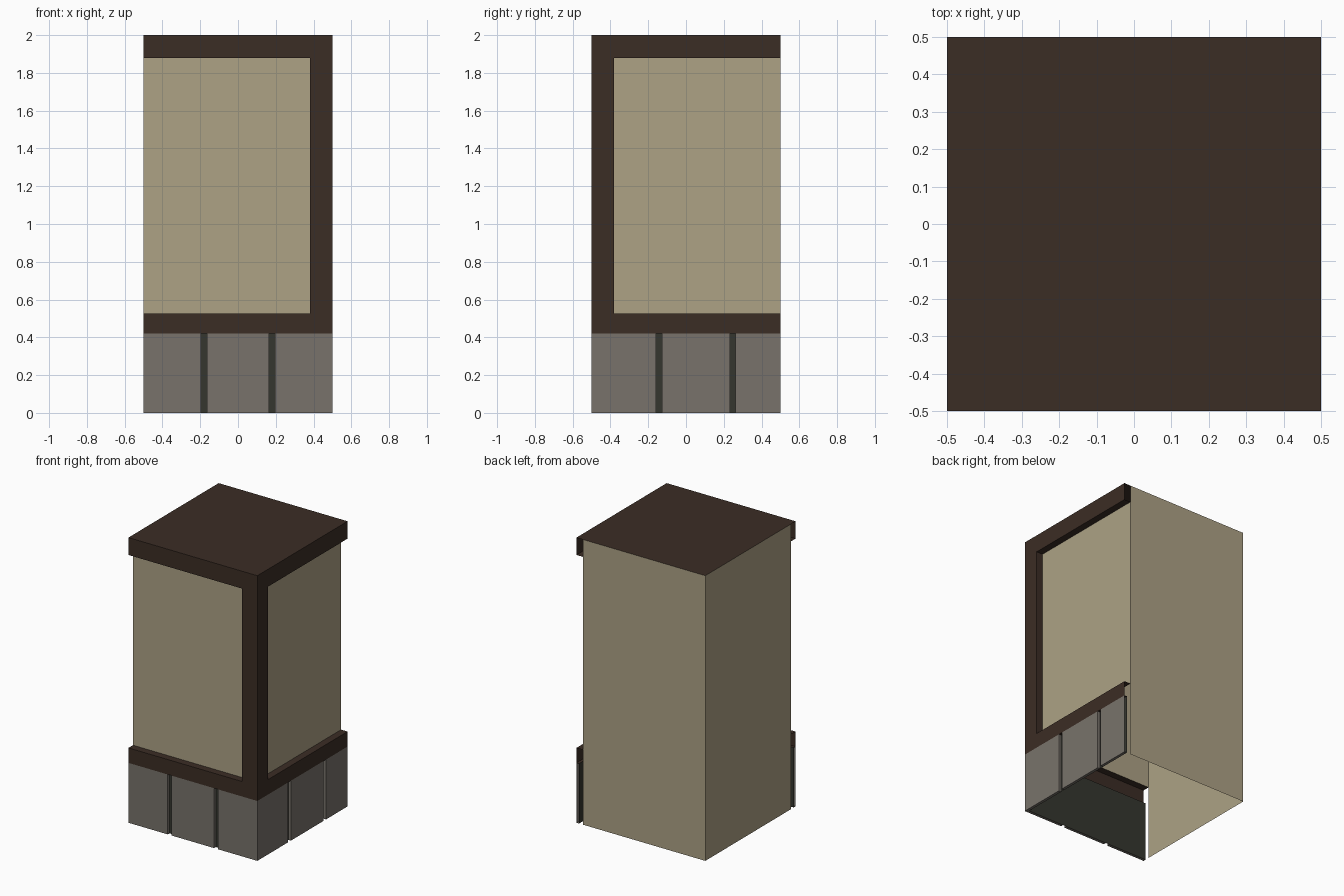
import bpy

cube = bpy.data.objects.get("Cube")
if cube:
    bpy.data.objects.remove(cube, do_unlink=True)


def material(name, rgb):
    m = bpy.data.materials.new(name)
    m.use_nodes = True
    m.diffuse_color = (*rgb, 1)
    m.node_tree.nodes["Principled BSDF"].inputs["Base Color"].default_value = (*rgb, 1)
    return m


plaster = material("beige plaster", (0.418, 0.361, 0.235))
timber = material("dark brown timber", (0.044, 0.026, 0.018))
stone = material("grey stone", (0.188, 0.171, 0.147))
mortar = material("dark mortar", (0.036, 0.037, 0.028))

HALF = 0.5
RECESS = 0.05      # wall panels behind the timber face
GROOVE = 0.02      # mortar behind the stone face
STONE_TOP, SILL_TOP, BEAM_BOTTOM, TOP = 0.42, 0.525, 1.878, 2.0


def make(name, verts, faces, mat):
    mesh = bpy.data.meshes.new(name)
    mesh.from_pydata(verts, [], faces)
    mesh.materials.append(mat)
    obj = bpy.data.objects.new(name, mesh)
    bpy.context.collection.objects.link(obj)
    return obj


def sweep(name, profile, mat):
    """Sweep a (depth, z) profile around the front and left-hand sides."""
    verts = []
    for d, z in profile:
        edge = HALF - d
        verts += [(-HALF, -edge, z), (edge, -edge, z), (edge, HALF, z)]
    faces = []
    for i in range(len(profile) - 1):
        for k in range(2):
            a = i * 3 + k
            faces.append((a, a + 1, a + 4, a + 3))
    return make(name, verts, faces, mat)


def extrude(name, plan, z0, z1, mat, inner=None):
    """Raise an open plan line; inner points close the underside."""
    n = len(plan)
    verts = [(x, y, z) for z in (z0, z1) for x, y in plan]
    faces = [(i, i + 1, n + i + 1, n + i) for i in range(n - 1)]
    if inner is not None:
        base = len(verts)
        verts += [(x, y, z0) for x, y in inner]
        loop = list(range(n)) + list(range(base, base + len(inner)))
        faces.append(tuple(reversed(loop)))
    return make(name, verts, faces, mat)


# Plaster walls
sweep("wall_panels", [(RECESS, SILL_TOP), (RECESS, BEAM_BOTTOM)], plaster)
inset = HALF - RECESS
extrude("rear_walls", [(inset, HALF), (-HALF, HALF), (-HALF, -inset)], 0, TOP, plaster)

# Timber frame
make("roof", [(-HALF, -HALF, TOP), (HALF, -HALF, TOP), (HALF, HALF, TOP), (-HALF, HALF, TOP)],
     [(0, 1, 2, 3)], timber)
sweep("top_beam", [(RECESS, BEAM_BOTTOM), (0, BEAM_BOTTOM), (0, TOP)], timber)
sweep("sill_beam", [(GROOVE, STONE_TOP), (0, STONE_TOP), (0, SILL_TOP), (RECESS, SILL_TOP)], timber)
post = 0.381
extrude("corner_post", [(post, -inset), (post, -HALF), (HALF, -HALF), (HALF, -post), (inset, -post)],
        SILL_TOP, BEAM_BOTTOM, timber)

# Stone base with recessed mortar
sweep("mortar_backing", [(GROOVE, 0), (GROOVE, STONE_TOP)], mortar)
b = HALF - GROOVE
gap = 0.015
front_a, front_b, side_a, side_b = -0.18, 0.18, -0.143, 0.247


def block(name, plan, inner=()):
    extrude(name, plan, 0, STONE_TOP, stone, inner)


x = front_a - gap
block("front_end_stone", [(-HALF, -HALF), (x, -HALF), (x, -b)], [(-HALF, -b)])
x0, x1 = front_a + gap, front_b - gap
block("front_middle_stone", [(x0, -b), (x0, -HALF), (x1, -HALF), (x1, -b)])
x, y = front_b + gap, side_a - gap
block("corner_stone", [(x, -b), (x, -HALF), (HALF, -HALF), (HALF, y), (b, y)], [(b, -b)])
y0, y1 = side_a + gap, side_b - gap
block("side_middle_stone", [(b, y0), (HALF, y0), (HALF, y1), (b, y1)])
y = side_b + gap
block("side_end_stone", [(b, y), (HALF, y), (HALF, HALF)], [(b, HALF)])
